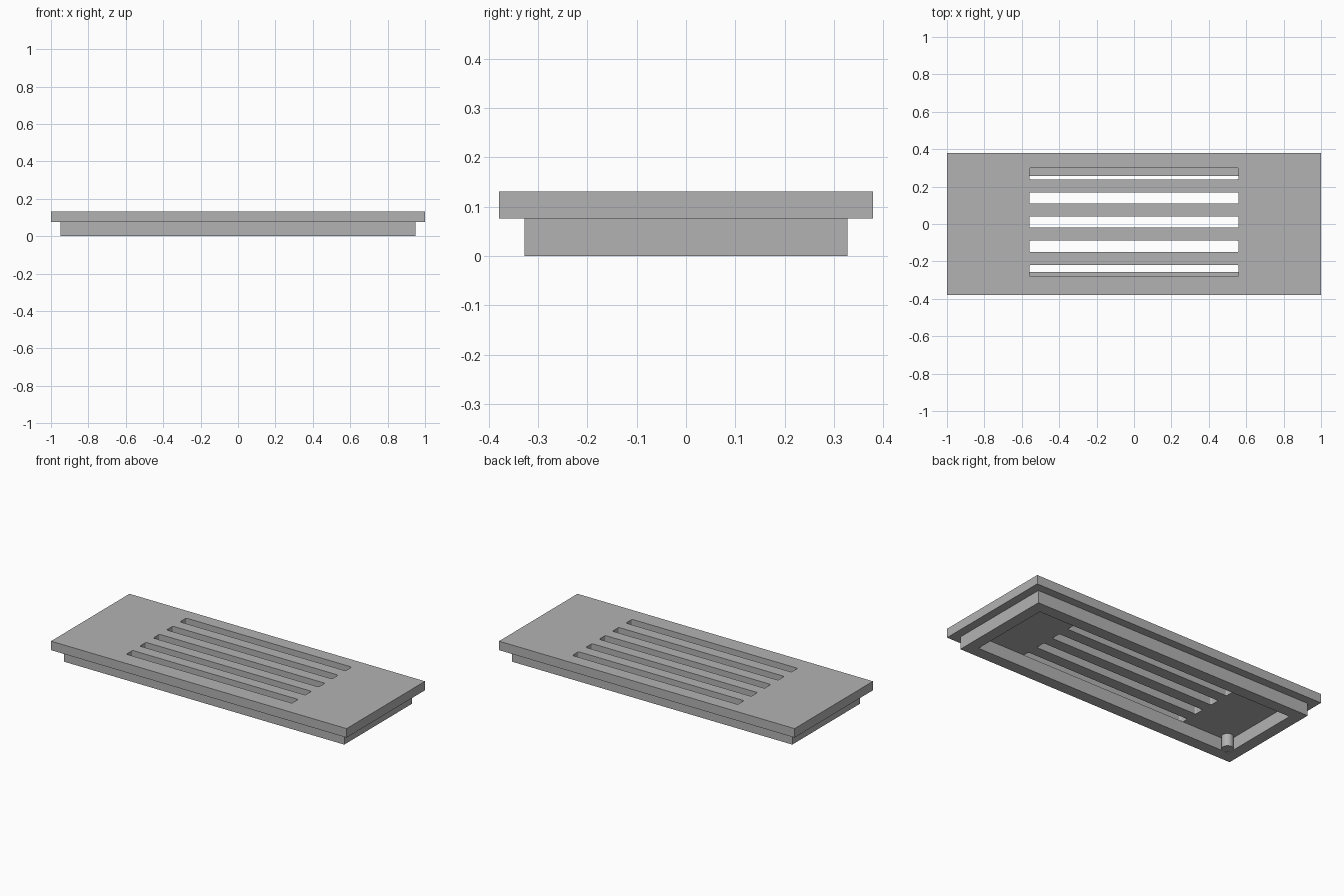
import bpy
import bmesh
import math

cube = bpy.data.objects.get("Cube")
if cube:
    bpy.data.objects.remove(cube, do_unlink=True)

grey = bpy.data.materials.new("plain grey")
grey.use_nodes = True
grey.diffuse_color = (0.45, 0.45, 0.45, 1)
grey.node_tree.nodes["Principled BSDF"].inputs["Base Color"].default_value = grey.diffuse_color


def rounded_rectangle(half_x, half_y, centre_y=0, radius=0, steps=4):
    """Outline of a rectangle, with optional rounded corners."""
    points = []
    for corner, (sx, sy) in enumerate([(1, 1), (-1, 1), (-1, -1), (1, -1)]):
        cx, cy = sx * (half_x - radius), centre_y + sy * (half_y - radius)
        for i in range(steps + 1 if radius else 1):
            angle = math.pi / 2 * (corner + i / steps)
            points.append((cx + radius * math.cos(angle), cy + radius * math.sin(angle)))
    return points


def pierced_slab(name, outlines, bottom, top):
    """Extrude an outer outline with holes between two heights."""
    curve = bpy.data.curves.new(name, "CURVE")
    curve.dimensions = "2D"
    curve.fill_mode = "BOTH"
    curve.extrude = (top - bottom) / 2
    for outline in outlines:
        spline = curve.splines.new("POLY")
        spline.points.add(len(outline) - 1)
        for point, (x, y) in zip(spline.points, outline):
            point.co = (x, y, 0, 1)
        spline.use_cyclic_u = True
    helper = bpy.data.objects.new(name + " outline", curve)
    bpy.context.collection.objects.link(helper)
    bpy.context.view_layer.update()
    evaluated = helper.evaluated_get(bpy.context.evaluated_depsgraph_get())
    mesh = bpy.data.meshes.new_from_object(evaluated)
    bpy.data.objects.remove(helper, do_unlink=True)

    # Weld caps to walls and move to the final height
    bm = bmesh.new()
    bm.from_mesh(mesh)
    bmesh.ops.remove_doubles(bm, verts=bm.verts, dist=0.0001)
    bmesh.ops.translate(bm, verts=bm.verts, vec=(0, 0, (top + bottom) / 2))
    bmesh.ops.recalc_face_normals(bm, faces=bm.faces)
    for face in bm.faces:
        face.smooth = False
    bm.to_mesh(mesh)
    bm.free()
    mesh.name = name
    mesh.materials.clear()
    mesh.materials.append(grey)
    obj = bpy.data.objects.new(name, mesh)
    bpy.context.collection.objects.link(obj)
    return obj


PLATE_BOTTOM, PLATE_TOP = 0.076, 0.131
INNER_X, INNER_Y = 0.88, 0.257

# Top plate with five long slots
slots = [rounded_rectangle(0.56, 0.03, 0.01 + 0.1295 * i, 0.008) for i in range(-2, 3)]
pierced_slab("slotted_plate", [rounded_rectangle(1, 0.379)] + slots, PLATE_BOTTOM, PLATE_TOP)

# Hollow collar under the plate
pierced_slab("collar", [rounded_rectangle(0.949, 0.328), rounded_rectangle(INNER_X, INNER_Y)],
             0, PLATE_BOTTOM)

# Small round peg inside one corner of the collar
PEG_RADIUS = 0.033
bpy.ops.mesh.primitive_cylinder_add(
    vertices=32, radius=PEG_RADIUS, depth=PLATE_BOTTOM,
    location=(PEG_RADIUS - INNER_X, PEG_RADIUS - INNER_Y, PLATE_BOTTOM / 2))
peg = bpy.context.object
peg.name = "corner_peg"
peg.data.materials.append(grey)
bpy.ops.object.shade_smooth_by_angle()
